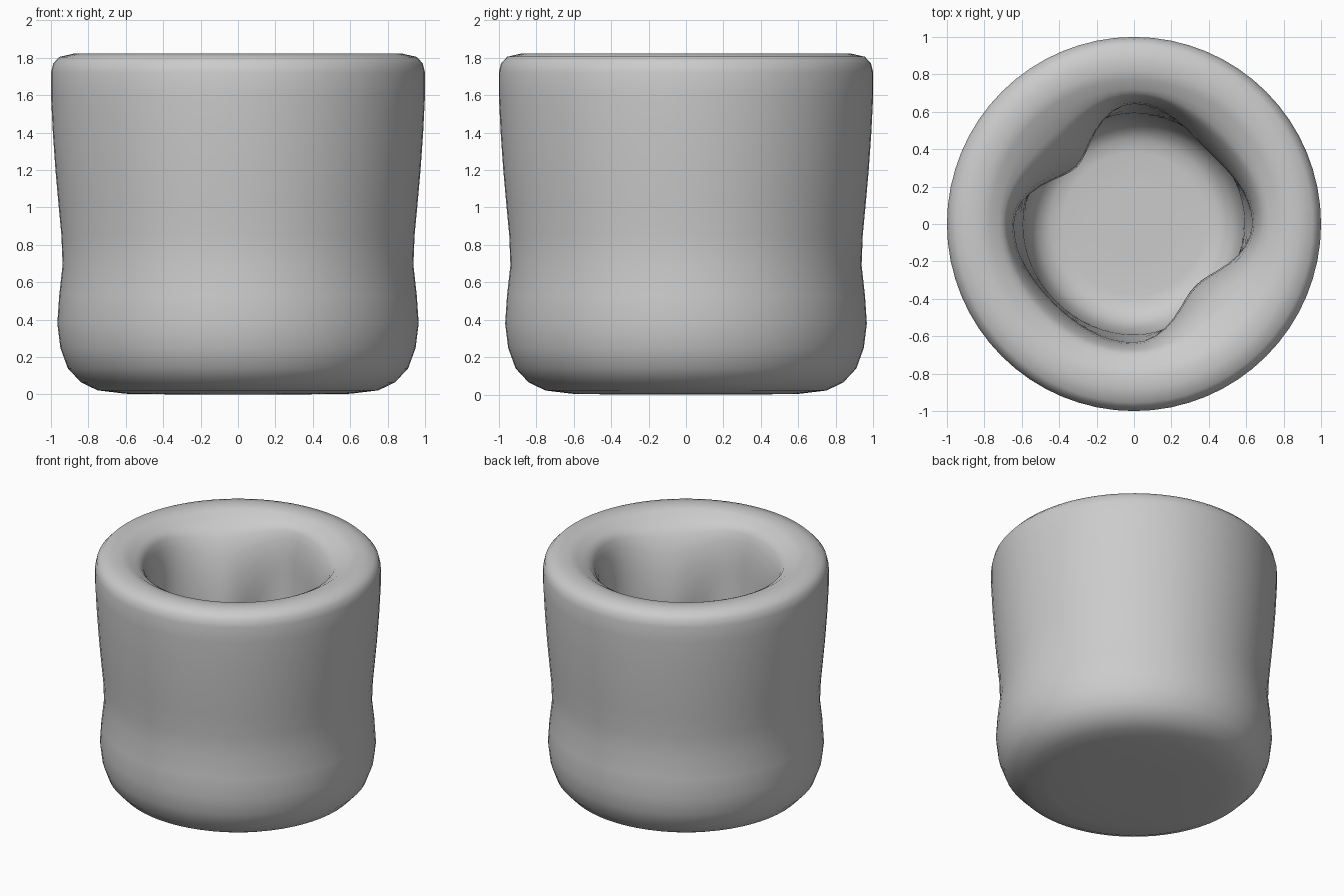
import bpy, bmesh, math

if "Cube" in bpy.data.objects:
    bpy.data.objects.remove(bpy.data.objects["Cube"])

SEGMENTS = 64

# Outer wall, from the base up over the lip: (radius, height)
OUTER = [(.3, 0), (.6, .004), (.75, .022), (.84, .065), (.91, .14), (.95, .25),
         (.966, .38), (.956, .53), (.938, .69), (.944, .85), (.96, 1.02),
         (.976, 1.2), (.99, 1.4), (1, 1.6), (1, 1.72), (.988, 1.77),
         (.955, 1.805), (.88, 1.822), (.82, 1.82), (.77, 1.808), (.72, 1.775)]

# Narrowest cavity radius at every 45 degrees: two inward bulges
THROAT = [.63, .555, .64, .43, .64, .60, .63, .465]
FLOOR_Z = 0.35


def throat_radius(angle):
    k = angle / (math.pi / 4)
    i = int(k) % 8
    f = (1 - math.cos(math.pi * (k - int(k)))) / 2
    return THROAT[i] * (1 - f) + THROAT[(i + 1) % 8] * f


def section(angle):
    """Radial section of the cup at one angle."""
    pts = list(OUTER)
    rc = throat_radius(angle)
    lip_r, lip_z = OUTER[-1]
    drop = .18 + 2.0 * (lip_r - rc)
    # funnel from the lip to the throat
    for i in range(1, 7):
        a = i / 6 * math.pi / 2
        pts.append((rc + (lip_r - rc) * (1 - math.sin(a)),
                    lip_z - drop * (1 - math.cos(a))))
    # wall below the throat, opening or closing to a round well
    zc = lip_z - drop
    for i in range(1, 5):
        f = i / 4
        s = f * f * (3 - 2 * f)
        pts.append((rc + (.585 - rc) * s, zc + (.62 - zc) * f))
    # rounded corner into the floor
    pts += [(.56, .50), (.52, .405), (.45, .36), (.38, FLOOR_Z), (.2, FLOOR_Z)]
    return pts


# Cup body: loft the radial sections around z
bm = bmesh.new()
columns = []
for s in range(SEGMENTS):
    a = 2 * math.pi * s / SEGMENTS
    columns.append([bm.verts.new((r * math.cos(a), r * math.sin(a), z))
                    for r, z in section(a)])
for s in range(SEGMENTS):
    c, n = columns[s], columns[(s + 1) % SEGMENTS]
    for j in range(len(c) - 1):
        bm.faces.new((c[j], n[j], n[j + 1], c[j + 1]))
bm.faces.new([c[0] for c in reversed(columns)])
bm.faces.new([c[-1] for c in columns])
bmesh.ops.recalc_face_normals(bm, faces=bm.faces)
for f in bm.faces:
    f.smooth = True

mesh = bpy.data.meshes.new("cup_body")
bm.to_mesh(mesh)
bm.free()
cup = bpy.data.objects.new("cup_body", mesh)
bpy.context.collection.objects.link(cup)
